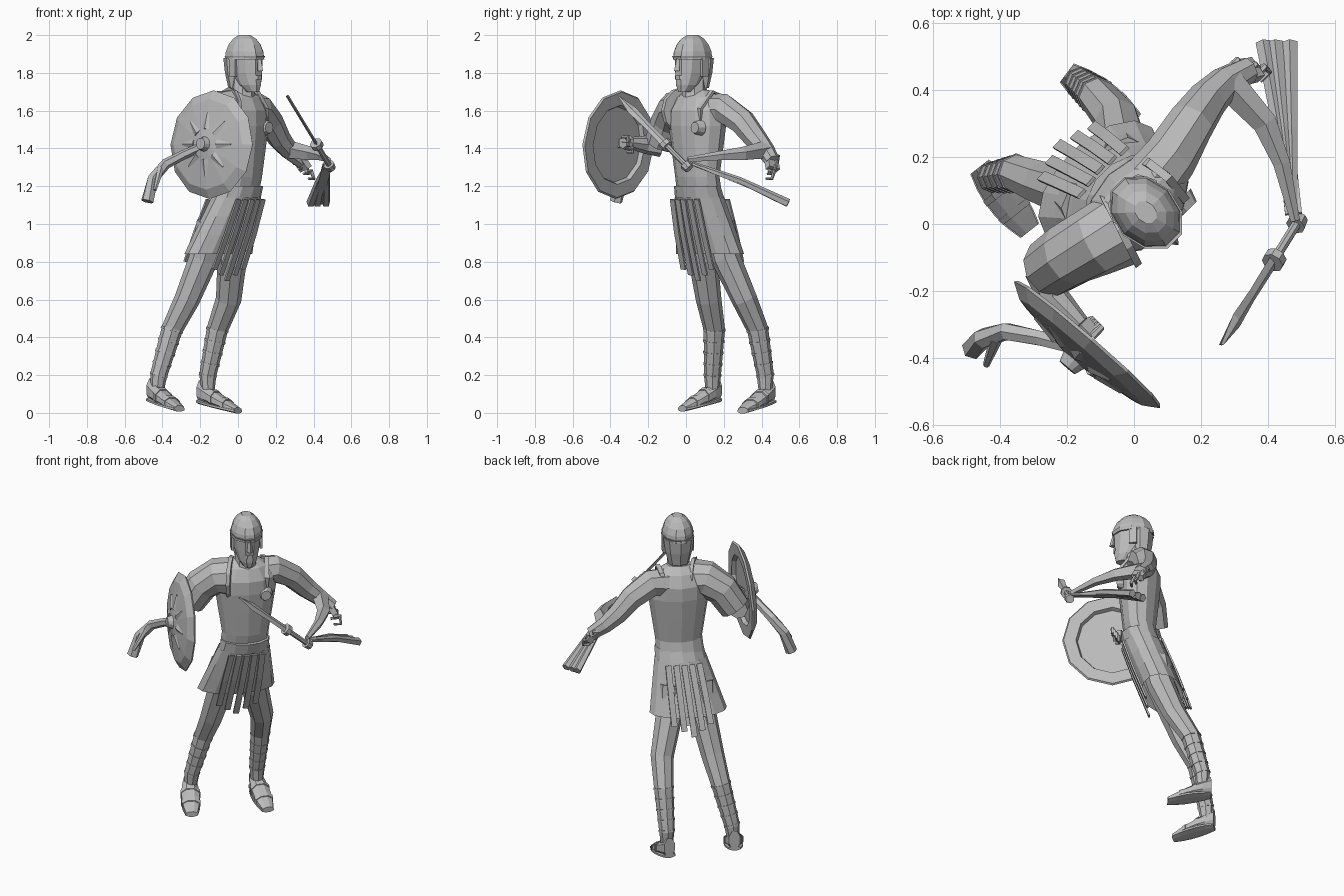
import bpy
import bmesh
import math
from mathutils import Vector

cube = bpy.data.objects.get("Cube")
if cube:
    bpy.data.objects.remove(cube)

grey = bpy.data.materials.new("plain_grey")
grey.use_nodes = True
grey.diffuse_color = (0.5, 0.5, 0.5, 1)
grey.node_tree.nodes["Principled BSDF"].inputs["Base Color"].default_value = grey.diffuse_color

# Body directions: the figure faces diagonally
FORWARD = Vector((1, -1, 0)).normalized()
LEFT = Vector((1, 1, 0)).normalized()
UP = Vector((0, 0, 1))


def loft(name, rings, side=LEFT, along=None, sides=8, turn=0.0, caps=True):
    """Skin elliptical rings, each a centre, a half width along side and a half depth."""
    bm = bmesh.new()
    loops = []
    for index, (centre, width, depth) in enumerate(rings):
        after = rings[min(index + 1, len(rings) - 1)][0]
        before = rings[max(index - 1, 0)][0]
        axis = (along or after - before).normalized()
        across = (side - axis * side.dot(axis)).normalized()
        other = axis.cross(across)
        angles = [turn + math.tau * k / sides for k in range(sides)]
        loops.append([bm.verts.new(centre + across * width * math.cos(a) + other * depth * math.sin(a))
                      for a in angles])
    for lower, upper in zip(loops, loops[1:]):
        for k in range(sides):
            n = (k + 1) % sides
            bm.faces.new((lower[k], lower[n], upper[n], upper[k]))
    if caps:
        bm.faces.new(loops[0])
        bm.faces.new(loops[-1])
    bmesh.ops.recalc_face_normals(bm, faces=bm.faces)
    mesh = bpy.data.meshes.new(name)
    bm.to_mesh(mesh)
    bm.free()
    mesh.materials.append(grey)
    bpy.context.collection.objects.link(bpy.data.objects.new(name, mesh))


def limb(name, points, start, end, side=LEFT, sides=8):
    """Round member whose radius changes evenly from start to end."""
    last = len(points) - 1
    radii = [start + (end - start) * i / last for i in range(last + 1)]
    loft(name, [(Vector(p), r, r) for p, r in zip(points, radii)], side, sides=sides)


def strip(name, points, width, thick=0.01, side=LEFT):
    """Flat band with a rectangular section."""
    k = math.sqrt(0.5)
    loft(name, [(Vector(p), width * k, thick * k) for p in points], side, sides=4, turn=math.pi / 4)


def spine(height, forward=0.0, left=0.0):
    """Point on the leaning centre line of the body, moved in body directions."""
    drop = max(0, 1.2 - height)
    return Vector((0.01 - 0.32 * drop, 0.06 + 0.19 * drop, height)) + FORWARD * forward + LEFT * left


def stack(name, rows, depth, forward=0.0, sides=12):
    """Level rings on the spine, each a height and a half width."""
    loft(name, [(spine(z, forward), w, w * depth) for z, w in rows], along=UP, sides=sides)


# Torso, neck, belt and flared skirt
stack("torso", [(1.1, 0.14), (1.25, 0.137), (1.4, 0.16), (1.52, 0.178), (1.6, 0.175), (1.67, 0.13),
                (1.71, 0.07)], 0.69)
stack("neck", [(1.6, 0.08), (1.7, 0.065), (1.78, 0.06)], 1, 0.02, 8)
stack("belt", [(1.08, 0.155), (1.2, 0.14)], 0.76)
flare = [(1.14 - 0.1 * i, 0.15 + 0.025 * i) for i in range(4)]
loft("skirt", [(spine(z), w, 0.115 + w * 0.02) for z, w in flare], along=UP, sides=14, caps=False)

# Head, helmet and face
head = [(1.7, 0.095, 0.03), (1.735, 0.07, 0.055), (1.8, 0.045, 0.075), (1.9, 0.035, 0.085)]
loft("head", [(spine(z, f), w, w * 1.35) for z, f, w in head], along=UP, sides=10)
dome = [math.pi / 2 * i / 5 for i in range(5)]
stack("helmet", [(1.87 + 0.136 * math.sin(a), 0.094 * math.cos(a)) for a in dome], 1.3, 0.035, 10)
stack("helmet_brim", [(1.875, 0.09), (1.89, 0.096)], 1.32, 0.037, 10)
stack("nape_guard", [(1.72, 0.06), (1.8, 0.08), (1.88, 0.09)], 0.8, -0.01, 8)
loft("nose", [(spine(1.81, 0.152), 0.018, 0.022), (spine(1.88, 0.145), 0.01, 0.01)], along=UP, sides=4)
loft("mouth", [(spine(z, 0.138), 0.028, 0.012) for z in (1.765, 1.785)], along=UP, sides=6)
for label, sign in (("left", 1), ("right", -1)):
    strip(label + "_ear", [spine(z, 0.03, 0.083 * sign) for z in (1.78, 1.88)], 0.045, 0.014, FORWARD)

# Hanging strips, longest in the middle
for i in range(-2, 3):
    for label, sign, hem in (("front", 1, 0.7), ("back", -1, 0.74)):
        reach = sign * (0.125 - 0.006 * abs(i))
        points = [(1.13, 1, 0.045), (0.95, 1.05, 0.05), (hem + 0.03 * abs(i), 1.02, 0.053)]
        strip(label + "_strip", [spine(z, reach * out, i * gap) for z, out, gap in points], 0.034)

# Legs, laces and sandals
legs = {
    "right": ([(-0.13, 0.05, 1), (-0.18, 0.09, 0.82), (-0.27, 0.12, 0.6), (-0.35, 0.15, 0.44),
               (-0.42, 0.14, 0.2), (-0.43, 0.14, 0.1)],
              Vector((-0.46, 0.17, 0.01)), Vector((-0.31, -0.02, 0.01))),
    "left": ([(-0.02, 0.17, 1), (-0.03, 0.21, 0.82), (-0.05, 0.31, 0.6), (-0.11, 0.38, 0.44),
              (-0.16, 0.42, 0.2), (-0.16, 0.42, 0.1)],
             Vector((-0.2, 0.45, 0)), Vector((0, 0.3, 0))),
}
for label, (path, heel, toe) in legs.items():
    limb(label + "_leg", path, 0.09, 0.034)
    length = toe - heel
    across = UP.cross(length).normalized()

    def foot_ring(t, extra=0.0):
        half = 0.015 + 0.048 * (1 - t)
        centre = heel + length * t + UP * (0.05 * (1 - t) + half)
        return centre, 0.034 + 0.09 * t * (1 - t) + extra, half + extra

    def sole_ring(t):
        return heel + length * t + UP * (0.05 * (1 - t) + 0.01), foot_ring(t, 0.004)[1], 0.014

    steps = [i / 5 for i in range(6)]
    loft(label + "_foot", [foot_ring(t) for t in steps], across, length, turn=math.pi / 8)
    loft(label + "_sole", [sole_ring(t) for t in steps], across, length, turn=math.pi / 8)
    for t in (0.4, 0.7):
        loft(label + "_foot_strap", [foot_ring(t + d, 0.005) for d in (-0.04, 0.04)],
             across, length, turn=math.pi / 8)
    calf, ankle = Vector(path[3]), Vector(path[4])
    for i in range(5):
        spots = [calf.lerp(ankle, i / 4 + d) for d in (-0.025, 0.025)]
        limb(label + "_shin_lace", spots, 0.06 - 0.003 * i, 0.06 - 0.003 * i)

# Left arm and hand
limb("left_arm", [(0.04, 0.11, 1.6), (0.11, 0.2, 1.61), (0.17, 0.3, 1.54), (0.22, 0.37, 1.45),
                  (0.27, 0.42, 1.39), (0.34, 0.46, 1.33)], 0.092, 0.04, FORWARD)
strip("left_palm", [(0.32, 0.45, 1.35), (0.36, 0.46, 1.29)], 0.07, 0.035, FORWARD)


def finger(name, base, stretch, curl):
    limb(name, [base, base + stretch, base + stretch + curl, base + curl], 0.012, 0.008, FORWARD, 6)


for i in range(4):
    knuckle = Vector((0.28, 0.46, 1.36)).lerp(Vector((0.36, 0.44, 1.28)), i / 3)
    finger("left_finger", knuckle, UP.cross(FORWARD) * 0.04, FORWARD * 0.02 - UP * 0.04)

# Medallion and the strap over the left shoulder
medal = spine(1.51, 0.08, 0.1)
limb("medallion", [medal, medal + FORWARD * 0.04], 0.045, 0.03, sides=10)
strip("shoulder_strap", [medal, spine(1.61, 0.09, 0.11), spine(1.7, 0.01, 0.12), spine(1.68, -0.06, 0.11),
                         spine(1.6, -0.1, 0.09)], 0.025, 0.016)

# Right arm with its shoulder guard
shoulder = [Vector(p) for p in ((-0.03, -0.01, 1.6), (-0.11, -0.05, 1.6), (-0.19, -0.09, 1.54),
                                (-0.25, -0.13, 1.43))]
limb("right_shoulder_guard", shoulder, 0.115, 0.09, FORWARD, 10)
limb("shoulder_guard_rim", [shoulder[0].lerp(shoulder[1], t) for t in (0, 0.25)], 0.12, 0.125, FORWARD, 12)
wrist = Vector((-0.16, -0.3, 1.43))
limb("right_forearm", [(-0.26, -0.14, 1.42), (-0.24, -0.22, 1.42), wrist], 0.065, 0.03, UP)
limb("right_fist", [wrist, wrist + FORWARD * 0.05], 0.042, 0.032, UP, 6)
for i in range(4):
    knuckle = wrist + FORWARD * (0.05 - 0.012 * i) + UP * (0.03 - 0.018 * i)
    finger("right_finger", knuckle, LEFT * 0.04, UP * -0.025)

# Round shield with boss and rays
shield = Vector((-0.14, -0.36, 1.42))
out = Vector((-0.65, -0.75, 0.06)).normalized()
level = UP.cross(out)
profile = [(0.015, 0.2), (-0.008, 0.21), (-0.01, 0.28), (0, 0.288), (0.03, 0.24), (0.05, 0.1),
           (0.06, 0.04), (0.09, 0.03)]
loft("shield", [(shield + out * h, r, r) for h, r in profile], level, out, 12)
for i in range(8):
    angle = math.tau * i / 8
    ray = level * math.cos(angle) + out.cross(level) * math.sin(angle)
    loft("shield_ray", [(shield + ray * 0.08 + out * 0.05, 0.03, 0.012),
                        (shield + ray * 0.17 + out * 0.04, 0.005, 0.005)], out.cross(ray), sides=4)

# Trailing limb on the shield side
limb("right_trailing_limb", [(-0.17, -0.37, 1.42), (-0.28, -0.34, 1.37), (-0.38, -0.32, 1.32),
                             (-0.45, -0.34, 1.24), (-0.48, -0.37, 1.12)], 0.022, 0.034, UP, 6)
limb("right_trailing_thumb", [(-0.41, -0.34, 1.29), (-0.44, -0.42, 1.18)], 0.02, 0.01, sides=6)

# Sword
tip, pommel = Vector((0.26, -0.36, 1.68)), Vector((0.49, 0.01, 1.3))


def sword_part(name, start, end, first, last):
    limb(name, [tip.lerp(pommel, start), tip.lerp(pommel, end)], first, last)


blade = [(0, 0.002), (0.2, 0.026), (0.4, 0.02), (0.7, 0.022)]
loft("sword_blade", [(tip.lerp(pommel, t), w, 0.008) for t, w in blade], Vector((0, 1, 0)), sides=4)
sword_part("sword_guard", 0.66, 0.71, 0.034, 0.034)
sword_part("sword_grip", 0.7, 1, 0.015, 0.015)
sword_part("sword_pommel", 0.96, 1.02, 0.03, 0.025)

# Trailing limb and strands on the sword side
limb("left_trailing_limb", [(0.48, 0.01, 1.34), (0.44, 0.18, 1.36), (0.39, 0.3, 1.37), (0.28, 0.42, 1.39)],
     0.015, 0.05, UP, 5)
root = Vector((0.475, 0.03, 1.32))
ends = [Vector((x, 0.54, 1.11)) for x in (0.385, 0.42, 0.465)]
for end in ends:
    limb("left_strand", [root, root.lerp(end, 0.5) + UP * 0.015, end], 0.013, 0.024, sides=5)
strip("left_strand_web", [root, ends[1]], 0.05, 0.012, FORWARD + LEFT)
